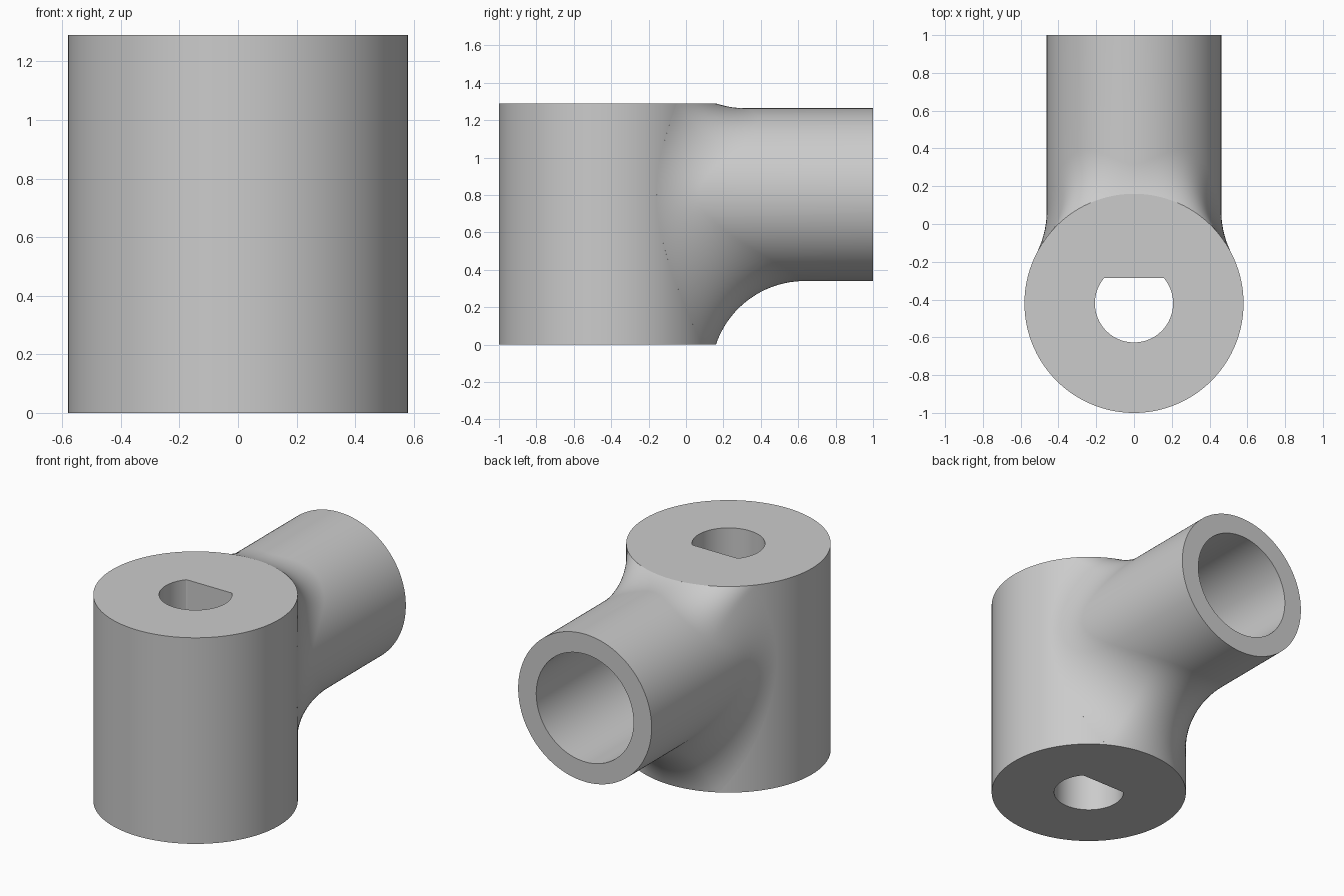
import bpy, bmesh, math
from mathutils import Vector

if "Cube" in bpy.data.objects:
    bpy.data.objects.remove(bpy.data.objects["Cube"], do_unlink=True)

SEG = 144
BODY_R, BODY_Y, HEIGHT = 0.58, -0.42, 1.29
HOLE_R, FLAT = 0.207, 0.135
PIPE_R, BORE_R, PIPE_Z, PIPE_END = 0.462, 0.337, 0.802, 1.0
BORE_FLOOR = 0.15
FILLET, ARC_STEPS = 0.5, 20

grey = bpy.data.materials.new("plain grey")
grey.use_nodes = True
colour = (0.6, 0.6, 0.6, 1)
grey.diffuse_color = colour
grey.node_tree.nodes["Principled BSDF"].inputs["Base Color"].default_value = colour

angles = [2 * math.pi * i / SEG for i in range(SEG)]


def loft(name, rings, closed=False, cap_last=False):
    """Bridge equal rings of points into one smooth-shaded object."""
    bm = bmesh.new()
    loops = [[bm.verts.new(p) for p in ring] for ring in rings]
    pairs = list(zip(loops, loops[1:]))
    if closed:
        pairs.append((loops[-1], loops[0]))
    for a, b in pairs:
        for i in range(SEG):
            j = (i + 1) % SEG
            bm.faces.new((a[i], a[j], b[j], b[i]))
    if cap_last:
        bm.faces.new(loops[-1])
    bmesh.ops.recalc_face_normals(bm, faces=bm.faces)
    mesh = bpy.data.meshes.new(name)
    bm.to_mesh(mesh)
    bm.free()
    mesh.materials.append(grey)
    obj = bpy.data.objects.new(name, mesh)
    bpy.context.collection.objects.link(obj)
    bpy.ops.object.select_all(action='DESELECT')
    obj.select_set(True)
    bpy.context.view_layer.objects.active = obj
    bpy.ops.object.shade_smooth_by_angle(angle=math.radians(30))
    return obj


# Upright body with a D-shaped through hole
def body_ring(z, radius, flat=None):
    ring = []
    for a in angles:
        y = radius * math.sin(a)
        ring.append(Vector((radius * math.cos(a), BODY_Y + (min(y, flat) if flat else y), z)))
    return ring


loft("upright_body", [body_ring(0, BODY_R), body_ring(HEIGHT, BODY_R),
                      body_ring(HEIGHT, HOLE_R, FLAT), body_ring(0, HOLE_R, FLAT)], closed=True)


# Side pipe: rolling-ball fillet that rides the body rim where the body is too short
def pipe_ring(y, radius):
    return [Vector((radius * math.cos(a), y, PIPE_Z + radius * math.sin(a))) for a in angles]


def fillet_arc(a):
    x = (PIPE_R + FILLET) * math.cos(a)
    z = PIPE_Z + (PIPE_R + FILLET) * math.sin(a)
    touch_z = min(max(z, 0), HEIGHT)
    reach = BODY_R + math.sqrt(FILLET ** 2 - (z - touch_z) ** 2)
    depth = math.sqrt(reach ** 2 - x ** 2)
    centre = Vector((x, BODY_Y + depth, z))
    k = BODY_R / reach
    on_body = Vector((x * k, BODY_Y + depth * k, touch_z))
    on_pipe = Vector((PIPE_R * math.cos(a), centre.y, PIPE_Z + PIPE_R * math.sin(a)))
    start, end = on_body - centre, on_pipe - centre
    arc = [centre + FILLET * start.lerp(end, s / ARC_STEPS).normalized()
           for s in range(ARC_STEPS + 1)]
    # Short lip hidden inside the body
    lip = Vector((on_body.x * 0.97, BODY_Y + depth * k * 0.97,
                  min(max(touch_z, 0.01), HEIGHT - 0.01)))
    return [lip] + arc


rings = [list(r) for r in zip(*[fillet_arc(a) for a in angles])]
rings += [pipe_ring(PIPE_END, PIPE_R), pipe_ring(PIPE_END, BORE_R), pipe_ring(BORE_FLOOR, BORE_R)]
# The bore floor sits just behind the body wall, so the wall closes the bore
loft("side_pipe", rings, cap_last=True)
